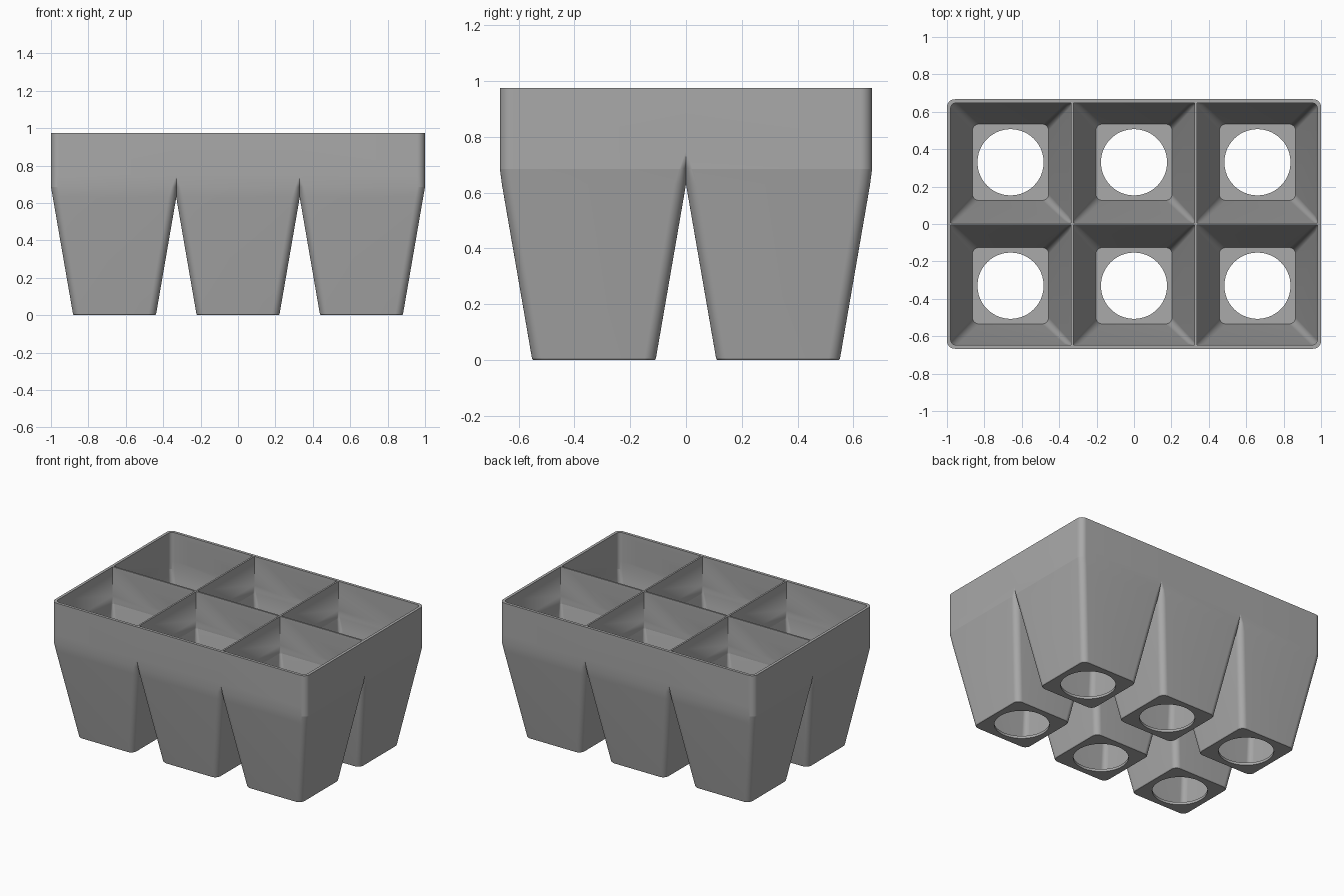
import bpy
import bmesh
from math import sin, cos, pi, radians

cube = bpy.data.objects.get("Cube")
if cube:
    bpy.data.objects.remove(cube, do_unlink=True)

PITCH = 0.66            # spacing between cell centres
HALF_X, HALF_Y = 1.0, 0.667
SEG = 12                # segments in each rounded corner
HOLE = 0.177
TOP = 0.975


def plastic(name, rgb):
    mat = bpy.data.materials.new(name)
    mat.use_nodes = True
    mat.diffuse_color = (*rgb, 1)
    shader = mat.node_tree.nodes["Principled BSDF"]
    shader.inputs["Base Color"].default_value = (*rgb, 1)
    shader.inputs["Roughness"].default_value = 0.6
    return mat


def cell_limits(cx, cy, rim, divider):
    """Bounds of a cell, inset by rim on tray sides and divider between cells."""
    def side(centre, sign, edge):
        plane = centre + sign * PITCH / 2
        outer = abs(plane) > edge - 0.1
        return (sign * (edge - rim) if outer else plane - sign * divider), outer
    return [side(cx, -1, HALF_X), side(cx, 1, HALF_X),
            side(cy, -1, HALF_Y), side(cy, 1, HALF_Y)]


def rounded_ring(bm, cx, cy, z, half, r_outer, r_inner, limits):
    """Rounded square, clipped to the cell bounds; tray corners use r_outer."""
    (x0, ox0), (x1, ox1), (y0, oy0), (y1, oy1) = limits
    x0, x1 = max(x0, cx - half), min(x1, cx + half)
    y0, y1 = max(y0, cy - half), min(y1, cy + half)
    corners = [(x1, y1, -1, -1, ox1 and oy1), (x0, y1, 1, -1, ox0 and oy1),
               (x0, y0, 1, 1, ox0 and oy0), (x1, y0, -1, 1, ox1 and oy0)]
    ring = []
    for k, (x, y, dx, dy, outer) in enumerate(corners):
        r = r_outer if outer else r_inner
        for j in range(SEG + 1):
            a = pi / 2 * (k + j / SEG)
            ring.append(bm.verts.new((x + r * (dx + cos(a)),
                                      y + r * (dy + sin(a)), z)))
    return ring


def circle_ring(bm, cx, cy, z):
    n = 4 * (SEG + 1)
    angles = [2 * pi * (i + 0.5) / n for i in range(n)]
    return [bm.verts.new((cx + HOLE * cos(a), cy + HOLE * sin(a), z)) for a in angles]


def add_cell(bm, cx, cy):
    outside = cell_limits(cx, cy, 0, 0)
    inside = cell_limits(cx, cy, 0.02, 0.006)
    # height, half width, radius at tray corners, radius at other corners
    shell = [(TOP, 0.4, 0.042, 0), (0.75, 0.4, 0.042, 0),
             (0.685, 0.34, 0.042, 0.025), (0.63, 0.33, 0.042, 0.042),
             (0.005, 0.222, 0.042, 0.042), (0, 0.218, 0.04, 0.04)]
    cavity = [(0.018, 0.204, 0.035, 0.035), (0.64, 0.31, 0.03, 0.025),
              (0.715, 0.324, 0.028, 0.014), (0.77, 0.4, 0.028, 0),
              (TOP, 0.4, 0.028, 0)]
    rings = [rounded_ring(bm, cx, cy, *row, outside) for row in shell]
    rings += [circle_ring(bm, cx, cy, z) for z in (0, 0.018)]
    rings += [rounded_ring(bm, cx, cy, *row, inside) for row in cavity]
    # The loft closes on itself across the rim
    for a, b in zip(rings, rings[1:] + rings[:1]):
        for i in range(len(a)):
            j = (i + 1) % len(a)
            bm.faces.new((a[i], a[j], b[j], b[i]))


# Six tapered cells in a grid
bm = bmesh.new()
for cx in (-PITCH, 0, PITCH):
    for cy in (-PITCH / 2, PITCH / 2):
        add_cell(bm, cx, cy)


# Open the hidden faces between neighbours and weld the cells together
def on_divider(face):
    def flat(axis, plane):
        return all(abs(v.co[axis] - plane) < 1e-4 for v in face.verts)
    return flat(0, PITCH / 2) or flat(0, -PITCH / 2) or flat(1, 0)


bmesh.ops.delete(bm, geom=[f for f in bm.faces if on_divider(f)], context='FACES')
bmesh.ops.remove_doubles(bm, verts=bm.verts[:], dist=0.0002)
bmesh.ops.recalc_face_normals(bm, faces=bm.faces[:])

mesh = bpy.data.meshes.new("seedling_tray")
bm.to_mesh(mesh)
bm.free()
tray = bpy.data.objects.new("seedling_tray", mesh)
bpy.context.collection.objects.link(tray)
mesh.materials.append(plastic("grey_plastic", (0.4, 0.4, 0.4)))

bpy.ops.object.select_all(action='DESELECT')
tray.select_set(True)
bpy.context.view_layer.objects.active = tray
bpy.ops.object.shade_smooth_by_angle(angle=radians(9))
